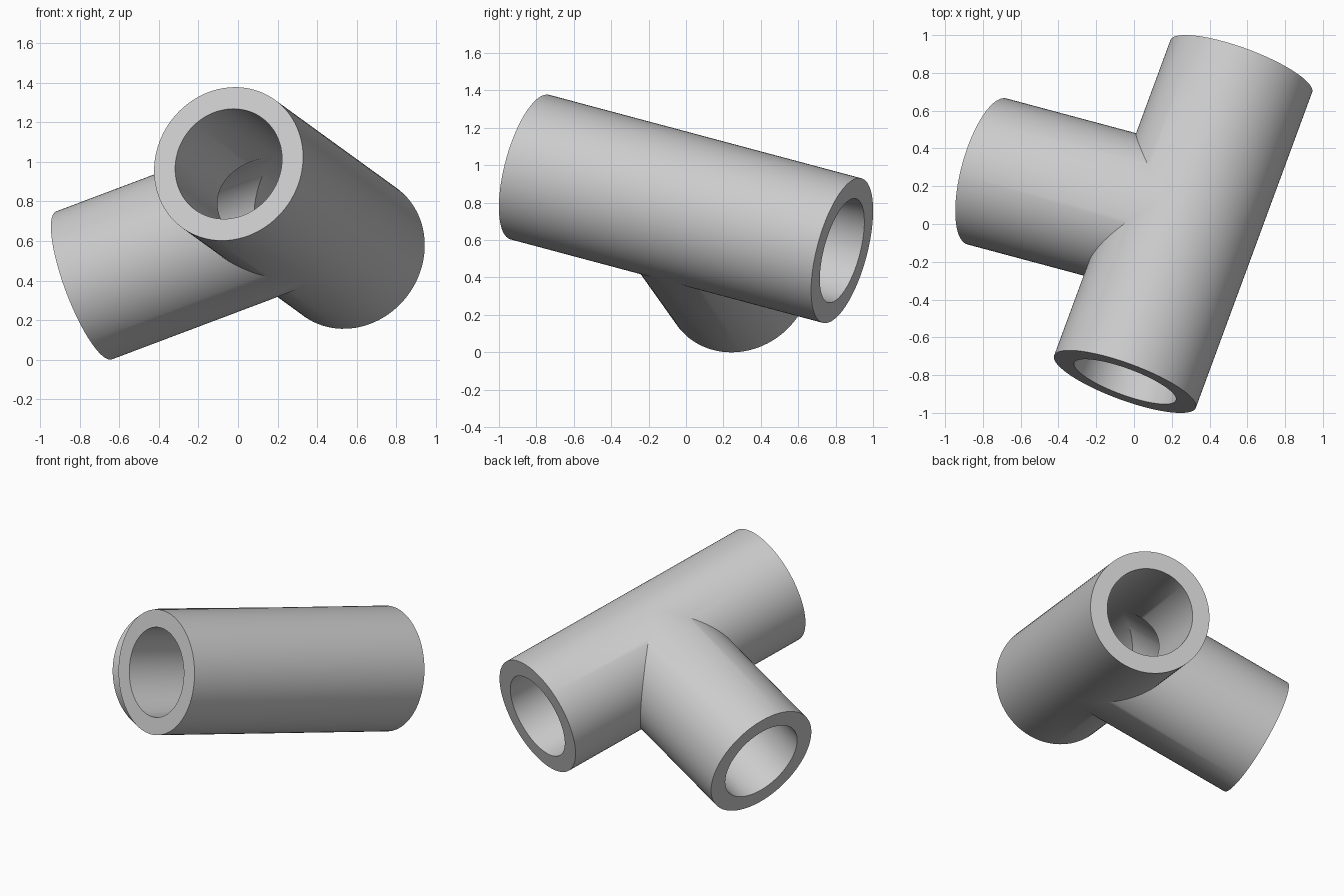
import bpy
import bmesh
from math import sin, cos, pi, radians

if "Cube" in bpy.data.objects:
    bpy.data.objects.remove(bpy.data.objects["Cube"], do_unlink=True)

OUTER, BORE = 0.4, 0.287      # pipe radii
HALF_RUN, BRANCH = 0.917, 1.144   # lengths measured from the joint
SIDES = 96

grey = bpy.data.materials.new("pipe grey")
grey.use_nodes = True
colour = (0.6, 0.6, 0.6, 1.0)
grey.diffuse_color = colour
grey.node_tree.nodes["Principled BSDF"].inputs["Base Color"].default_value = colour

bm = bmesh.new()
angles = [2 * pi * i / SIDES for i in range(SIDES)]


def loft(ring_a, ring_b):
    """Join two rings of vertices with a band of quads."""
    for i in range(SIDES):
        j = (i + 1) % SIDES
        bm.faces.new((ring_a[i], ring_a[j], ring_b[j], ring_b[i]))


def ring(points):
    return [bm.verts.new(p) for p in points]


def run_half(r, side):
    """Half of the straight pipe, trimmed along the saddle on the branch side."""
    end = ring((r * cos(a), side * HALF_RUN, r * sin(a)) for a in angles)
    joint = ring((r * cos(a), side * r * max(0, -cos(a)), r * sin(a)) for a in angles)
    loft(end, joint)
    return end


def branch(r):
    """Side pipe, running from its open end to the saddle."""
    end = ring((-BRANCH, r * cos(a), r * sin(a)) for a in angles)
    joint = ring((-r * abs(cos(a)), r * cos(a), r * sin(a)) for a in angles)
    loft(end, joint)
    return end


# Outer wall, bore and flat rim for each of the three arms
for side in (-1, 1):
    loft(run_half(OUTER, side), run_half(BORE, side))
loft(branch(OUTER), branch(BORE))

bmesh.ops.remove_doubles(bm, verts=bm.verts, dist=0.0001)
bmesh.ops.recalc_face_normals(bm, faces=bm.faces)

mesh = bpy.data.meshes.new("tee_pipe")
bm.to_mesh(mesh)
bm.free()
mesh.materials.append(grey)
tee = bpy.data.objects.new("tee_pipe", mesh)
bpy.context.collection.objects.link(tee)

# Tilt the fitting and rest it on the ground
tee.rotation_euler = (radians(-15), radians(-20), radians(-15))
tee.location = (0.26, 0, 0.767)

bpy.context.view_layer.objects.active = tee
tee.select_set(True)
bpy.ops.object.shade_smooth_by_angle(angle=radians(30))
